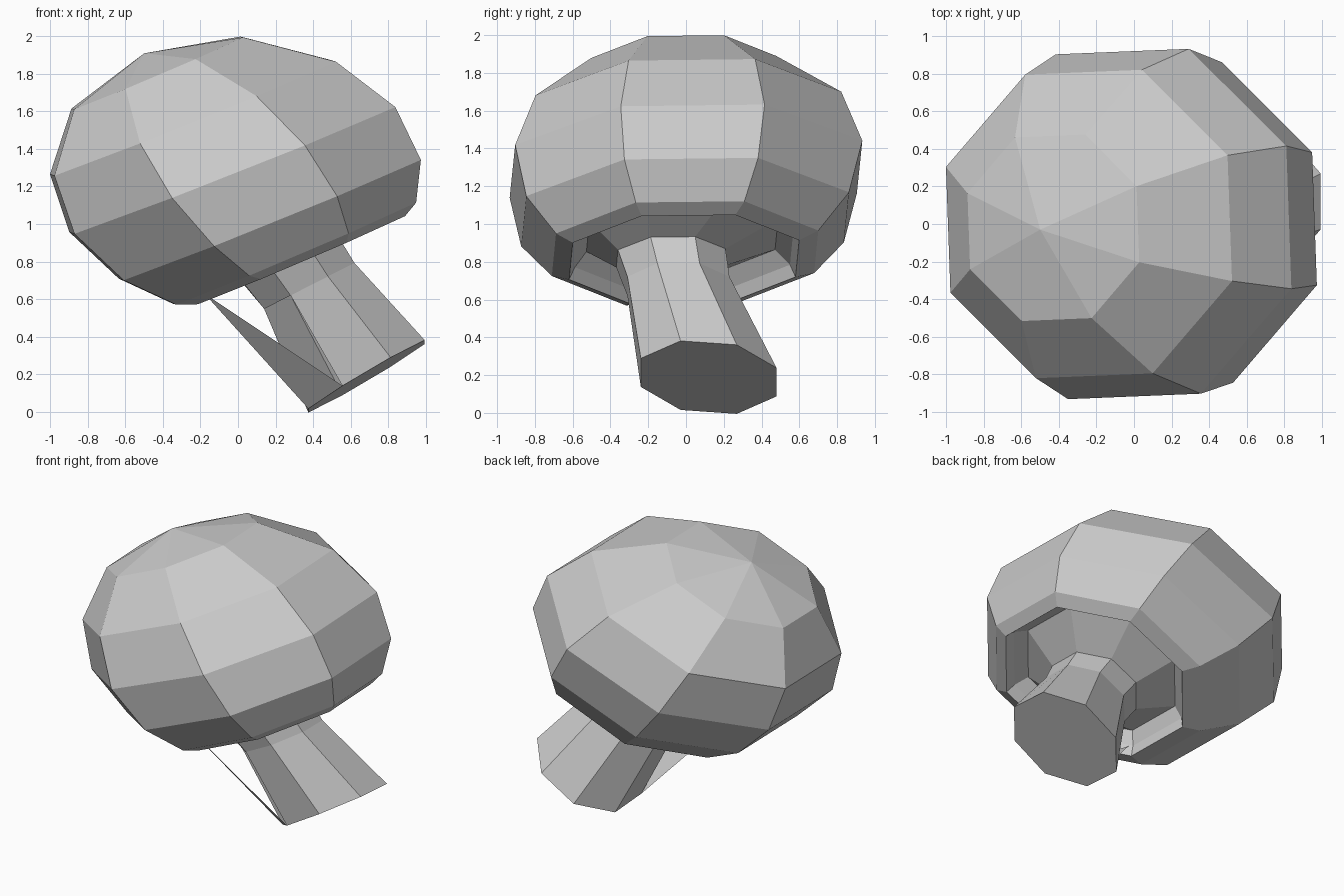
import bpy, bmesh, math
from mathutils import Vector

if "Cube" in bpy.data.objects:
    bpy.data.objects.remove(bpy.data.objects["Cube"])

N = 8


def ring(bm, x, y, z, apothem, tilt, twist=0, roll=0):
    """Tilted octagon; tilt raises the +x side, roll raises the +y side."""
    t, s = math.radians(tilt), math.radians(roll)
    u, v = Vector((math.cos(t), 0, math.sin(t))), Vector((0, math.cos(s), math.sin(s)))
    r = apothem / math.cos(math.pi / N)
    out = []
    for k in range(N):
        a = math.radians(22.5 + 45 * k + twist)
        out.append(bm.verts.new(Vector((x, y, z)) + r * (math.cos(a) * u + math.sin(a) * v)))
    return out


def bridge(bm, a, b, skip=()):
    for k in range(N):
        if k not in skip:
            j = (k + 1) % N
            bm.faces.new((a[k], a[j], b[j], b[k]))


def finish(bm, name):
    bmesh.ops.recalc_face_normals(bm, faces=bm.faces)
    me = bpy.data.meshes.new(name)
    bm.to_mesh(me)
    bm.free()
    ob = bpy.data.objects.new(name, me)
    bpy.context.collection.objects.link(ob)
    return ob


# Mushroom cap: leaning octagonal rings from crown, over the rim, into the hollow underside
bm = bmesh.new()
profile = [  # x, y, z, apothem, tilt
    (-0.43, -0.02, 1.805, 0.49, 23),
    (-0.24, 0.00, 1.565, 0.81, 22),
    (-0.03, 0.00, 1.29, 0.92, 21.5),
    (0.17, -0.005, 1.025, 0.855, 22),
    (0.30, -0.005, 0.845, 0.695, 23),
    (0.33, -0.01, 0.81, 0.60, 23),
    (0.30, -0.01, 0.87, 0.57, 23),
    (0.26, -0.02, 0.94, 0.50, 23),
    (0.27, -0.08, 0.82, 0.285, 23),
]
rings = [ring(bm, *p, twist=2.2, roll=1.5) for p in profile]
for a, b in zip(rings, rings[1:]):
    bridge(bm, a, b)
crown = bm.verts.new((-0.5, -0.03, 1.91))
for k in range(N):
    bm.faces.new((crown, rings[0][k], rings[0][(k + 1) % N]))
finish(bm, "mushroom_cap")

# Stem: flared foot, narrow neck, top meeting the underside; one side is torn open
bm = bmesh.new()
foot = ring(bm, 0.685, 0.12, 0.188, 0.36, 30.5, roll=-4)
neck = ring(bm, 0.38, -0.04, 0.67, 0.27, 27)
top = ring(bm, 0.27, -0.08, 0.82, 0.285, 23, twist=2.2, roll=1.5)
bridge(bm, foot, neck, skip=(4,))
bridge(bm, neck, top)
bm.faces.new(foot)
# Loose flap reaching from the foot to the left of the rim
tip = bm.verts.new((-0.18, -0.27, 0.63))
bm.faces.new((foot[4], foot[5], tip))
finish(bm, "stem")
